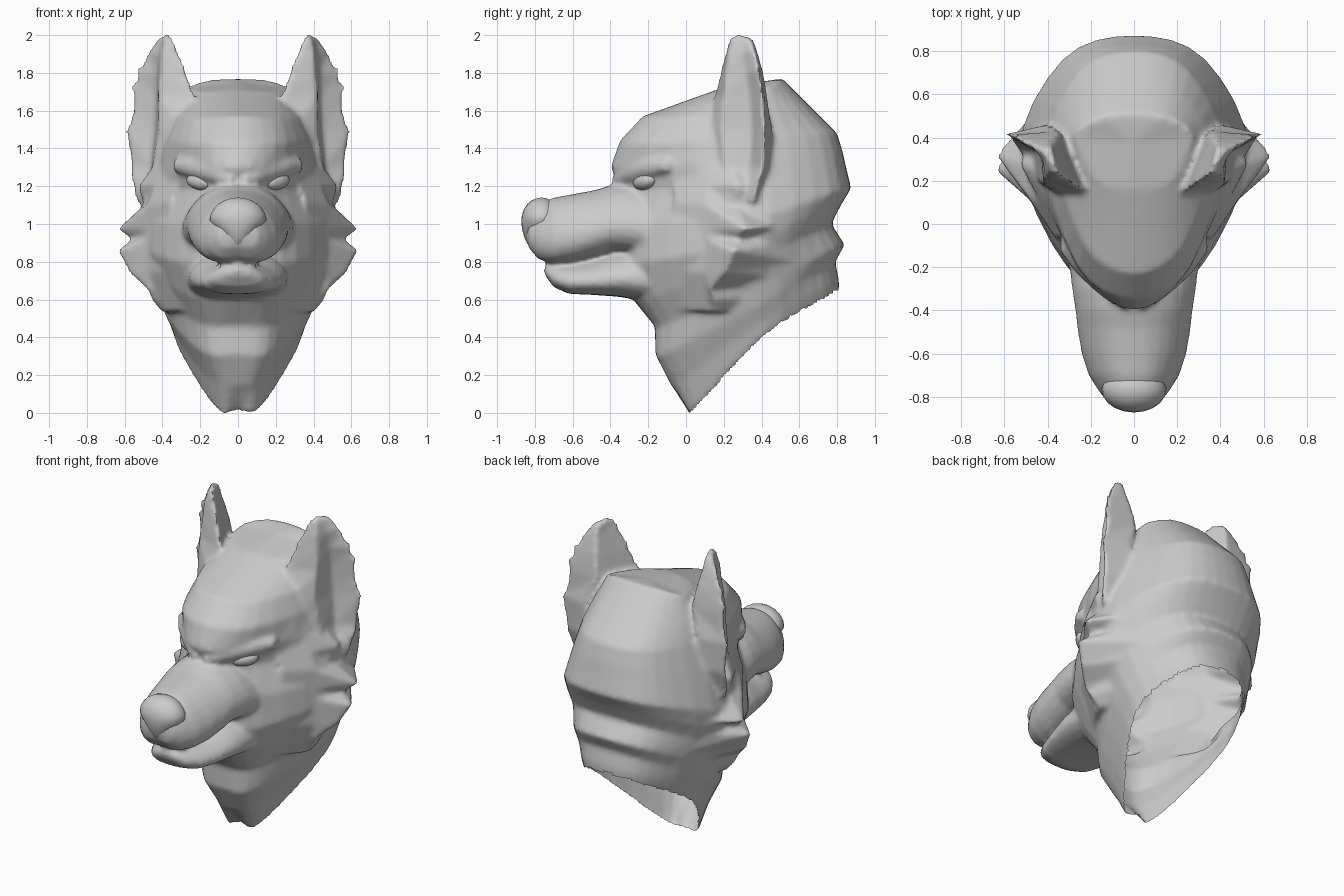
import bpy, bmesh, math
from mathutils import Vector, Matrix

if "Cube" in bpy.data.objects:
    bpy.data.objects.remove(bpy.data.objects["Cube"])


def finish(name, bm, angle=50):
    bmesh.ops.recalc_face_normals(bm, faces=bm.faces)
    me = bpy.data.meshes.new(name)
    bm.to_mesh(me)
    bm.free()
    ob = bpy.data.objects.new(name, me)
    bpy.context.collection.objects.link(ob)
    bpy.ops.object.select_all(action='DESELECT')
    ob.select_set(True)
    bpy.context.view_layer.objects.active = ob
    bpy.ops.object.shade_smooth_by_angle(angle=math.radians(angle))
    return ob


def loft(name, rings, start, end, mirror=False):
    """Closed skin over rings of points, ending in the start and end points."""
    bm = bmesh.new()
    for side in ((1, -1) if mirror else (1,)):
        put = lambda p: bm.verts.new((p[0] * side, p[1], p[2]))
        rows = [[put(p) for p in r] for r in rings]
        n = len(rows[0])
        for a, b in zip(rows, rows[1:]):
            for i in range(n):
                j = (i + 1) % n
                bm.faces.new((a[i], a[j], b[j], b[i]))
        for row, tip in ((rows[0], start), (rows[-1], end)):
            v = put(tip)
            for i in range(n):
                bm.faces.new((row[i], row[(i + 1) % n], v))
    return finish(name, bm)


def spline_ring(ctrl, steps=4):
    """Closed smooth curve through control points."""
    out, n = [], len(ctrl)
    for i in range(n):
        p0, p1, p2, p3 = (Vector(ctrl[(i + k) % n]) for k in (-1, 0, 1, 2))
        for s in range(steps):
            t = s / steps
            out.append(0.5 * (2 * p1 + (p2 - p0) * t + (2 * p0 - 5 * p1 + 4 * p2 - p3) * t * t
                              + (3 * p1 - p0 - 3 * p2 + p3) * t ** 3))
    return out


def snout_ring(y, hw, top, bot, lip=0.0, n=24):
    """Egg-shaped section across the muzzle, wider low down."""
    ring = []
    for i in range(n):
        a = 2 * math.pi * i / n
        c, s = math.cos(a), math.sin(a)
        x = hw * math.copysign(abs(s) ** 0.8, s) * (1 - 0.2 * c)
        z = (top + bot) / 2 + (top - bot) / 2 * c
        if c < -0.8:
            z += lip * (1 - min(1, abs(x) / (hw * 0.6)))
        ring.append((x, y, z))
    return ring


def tube(name, path, n=10):
    """Tapered, mirrored ridge along (x, y, z, radius) points."""
    rings = [[(x, y + r * math.cos(2 * math.pi * i / n), z + r * math.sin(2 * math.pi * i / n))
              for i in range(n)] for x, y, z, r in path]
    return loft(name, rings, path[0][:3], path[-1][:3], mirror=True)


# Skull and neck: front (y,z), front corner (x,y,z), side (x,y,z), back (y,z)
head = [
    (.04, .01, .12, .05, .02, .34, .42, .41, .81, .64),
    (-.08, .15, .16, .00, .19, .37, .42, .50, .81, .70),
    (-.16, .31, .20, -.08, .33, .41, .40, .58, .79, .80),
    (-.165, .46, .22, -.08, .48, .44, .38, .68, .84, .89),
    (-.28, .60, .26, -.16, .62, .50, .33, .80, .77, 1.0),
    (-.34, .78, .31, -.20, .80, .53, .32, .90, .82, 1.1),
    (-.36, 1.0, .30, -.19, 1.0, .53, .33, 1.03, .875, 1.19),
    (-.35, 1.18, .25, -.16, 1.18, .49, .33, 1.18, .85, 1.29),
    (-.40, 1.30, .26, -.20, 1.30, .45, .33, 1.32, .83, 1.38),
    (-.35, 1.44, .26, -.20, 1.43, .41, .33, 1.45, .80, 1.48),
    (-.23, 1.57, .23, -.10, 1.56, .36, .33, 1.58, .66, 1.62),
    (.16, 1.71, .17, .20, 1.70, .27, .40, 1.72, .51, 1.77)]
rings = []
for fy, fz, cx, cy, cz, sx, sy, sz, by, bz in head:
    half = [(cx, cy, cz), (sx, sy, sz), (sx * .62, sy + .8 * (by - sy), sz + .8 * (bz - sz))]
    other = [(-x, y, z) for x, y, z in reversed(half)]
    rings.append(spline_ring([(0, fy, fz)] + half + [(0, by, bz)] + other))
parts = [loft("head", rings, (0, .42, .39), (0, .38, 1.75))]

# Upper muzzle and lower jaw, both running back inside the cheeks
upper = [(-.05, .31, 1.16, .78), (-.20, .292, 1.20, .82), (-.30, .28, 1.215, .84),
         (-.40, .265, 1.205, .845), (-.48, .257, 1.18, .82), (-.60, .237, 1.158, .79),
         (-.70, .205, 1.14, .78), (-.78, .155, 1.11, .80), (-.83, .11, 1.05, .86)]
parts.append(loft("upper_muzzle", [snout_ring(*r, lip=.02) for r in upper],
                  (0, -.05, .97), (0, -.855, .95)))
lower = [(-.02, .29, .90, .56), (-.20, .265, .90, .59), (-.36, .25, .855, .615),
         (-.50, .22, .805, .625), (-.62, .18, .79, .63), (-.70, .13, .785, .665),
         (-.74, .07, .78, .72)]
parts.append(loft("lower_jaw", [snout_ring(*r) for r in lower], (0, -.02, .7), (0, -.755, .76)))

# Heavy brows
parts.append(tube("brows", [(.03, -.37, 1.23, .03), (.11, -.32, 1.255, .045),
                            (.19, -.255, 1.28, .048), (.27, -.18, 1.30, .046),
                            (.34, -.10, 1.31, .03)]))

# Ears: z, then (x,y) of inner edge, front rim, cup bottom, outer edge, back
ear = [
    (1.12, .42, .24, .50, .22, .50, .30, .54, .36, .46, .42),
    (1.30, .36, .16, .45, .20, .46, .34, .58, .41, .42, .45),
    (1.50, .30, .11, .42, .18, .44, .35, .60, .415, .40, .46),
    (1.68, .23, .15, .42, .20, .43, .34, .58, .41, .34, .43),
    (1.80, .27, .18, .41, .21, .43, .32, .545, .39, .36, .41),
    (1.91, .315, .21, .40, .225, .42, .29, .48, .365, .38, .38),
    (1.98, .345, .23, .39, .24, .40, .28, .43, .34, .38, .355)]
parts.append(loft("ears", [[(r[k], r[k + 1], r[0]) for k in range(1, 11, 2)] for r in ear],
                  (.48, .32, 1.1), (.37, .28, 2.01), mirror=True))

# Cheek ruff: zigzag tips joined to the cheek in front and the skull behind
tips = [(.44, .24, 1.32), (.53, .28, 1.20), (.50, .27, 1.10), (.64, .32, .97), (.56, .27, .92),
        (.64, .25, .86), (.575, .2, .74), (.475, .12, .65), (.46, .15, .60), (.40, .16, .53)]
ruff = []
for x, y, z in tips:
    inset = max(0, .75 - z) * .45 + max(0, z - 1.1) * .4
    ruff.append([(.36 - inset, -.07, z + .02), (.48 - inset, .11, z), (x, y, z),
                 (.40 - inset, .58, z + .06), (.2, .3, z)])
parts.append(loft("cheek_ruff", ruff, (.3, .2, 1.32), (.3, .2, .55), mirror=True))

# Fuse the parts into one skin, soften it, then open the neck
bpy.ops.object.select_all(action='DESELECT')
for p in parts:
    p.select_set(True)
body = parts[0]
bpy.context.view_layer.objects.active = body
bpy.ops.object.join()
fuse = body.modifiers.new("fuse", 'REMESH')
fuse.mode, fuse.voxel_size, fuse.use_smooth_shade = 'VOXEL', .016, True
soft = body.modifiers.new("soften", 'SMOOTH')
soft.factor, soft.iterations = .5, 4
for m in ("fuse", "soften"):
    bpy.ops.object.modifier_apply(modifier=m)
bm = bmesh.new()
bm.from_mesh(body.data)
body.name = "old_head"
down = Vector((0, .63, -.77))
cap = [f for f in bm.faces if f.normal.dot(down) > .7
       and f.calc_center_median().z < .14 + (f.calc_center_median().y - .04) * .816]
bmesh.ops.delete(bm, geom=cap, context='FACES')
bpy.data.objects.remove(body)
finish("wolf_head", bm, 60)

# Nose pad, narrowing downward
bm = bmesh.new()
bmesh.ops.create_uvsphere(bm, u_segments=20, v_segments=12, radius=1)
for v in bm.verts:
    if v.co.z < 0:
        v.co.x *= 1 + .75 * v.co.z
        v.co.z *= 1.45
    v.co = Vector((v.co.x * .15, -.765 + v.co.y * .107, 1.02 + v.co.z * .12))
finish("nose", bm, 80)

# Eyes
bm = bmesh.new()
for s in (1, -1):
    m = (Matrix.Translation((s * .20, -.22, 1.225)) @ Matrix.Rotation(s * math.radians(36), 4, 'Z')
         @ Matrix.Rotation(-s * math.radians(8), 4, 'Y') @ Matrix.Diagonal((.085, .045, .045, 1)))
    bmesh.ops.create_uvsphere(bm, u_segments=16, v_segments=10, radius=1, matrix=m)
finish("eyes", bm, 80)
